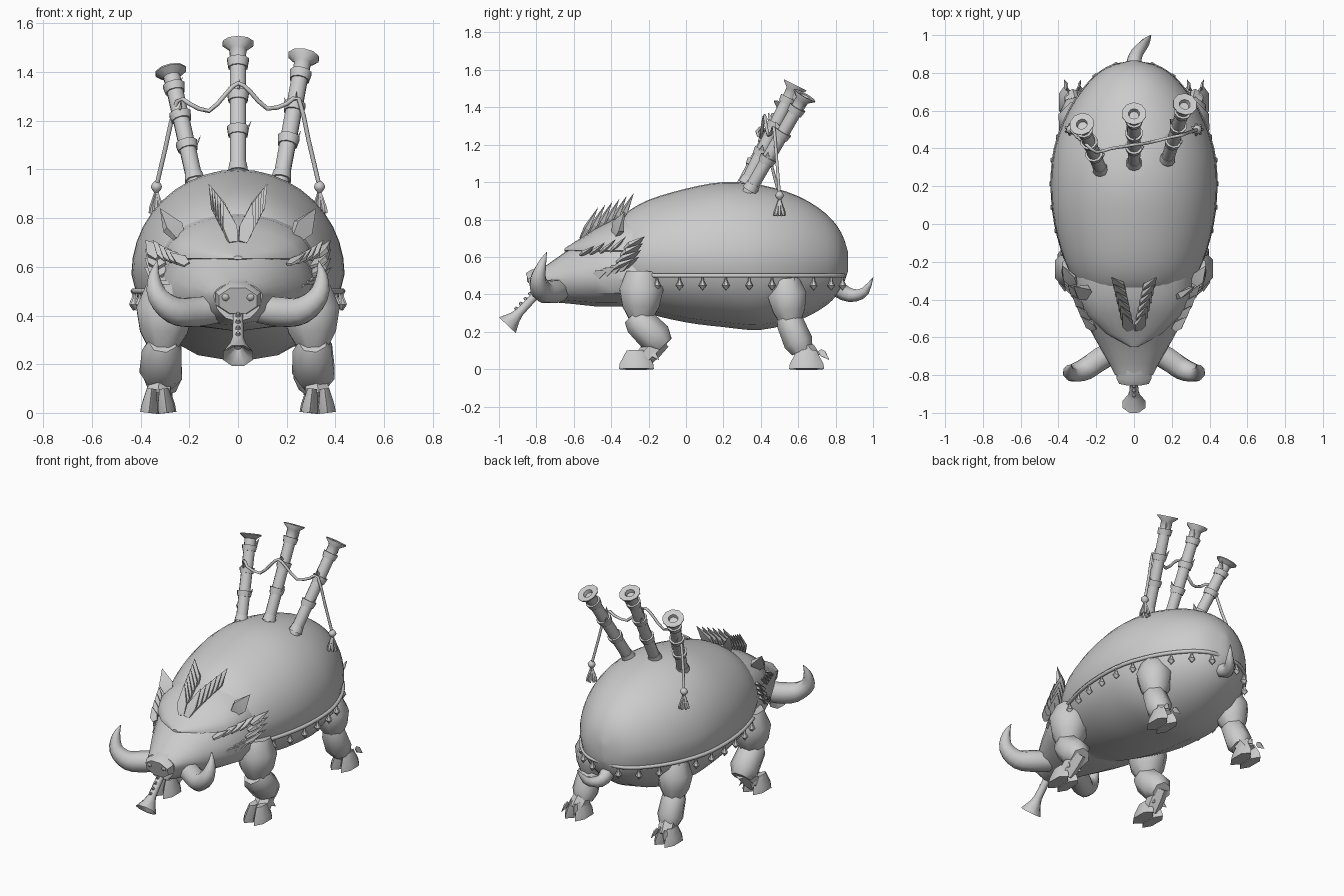
import bpy, bmesh, math
from mathutils import Vector

cube = bpy.data.objects.get("Cube")
if cube:
    bpy.data.objects.remove(cube, do_unlink=True)

grey = bpy.data.materials.new("plain grey")
grey.use_nodes = True
COLOUR = (0.6, 0.6, 0.6, 1)
grey.diffuse_color = COLOUR
grey.node_tree.nodes["Principled BSDF"].inputs["Base Color"].default_value = COLOUR


def skin(name, rings, closed=False, angle=35):
    """Join successive rings of points into one capped surface."""
    bm = bmesh.new()
    loops = [[bm.verts.new(p) for p in ring] for ring in rings]
    n = len(rings[0])
    pairs = list(zip(loops, loops[1:])) + ([(loops[-1], loops[0])] if closed else [])
    for a, b in pairs:
        for i in range(n):
            j = (i + 1) % n
            bm.faces.new((a[i], a[j], b[j], b[i]))
    if not closed:
        bm.faces.new(loops[0])
        bm.faces.new(loops[-1])
    bmesh.ops.remove_doubles(bm, verts=bm.verts, dist=0.0002)
    bmesh.ops.recalc_face_normals(bm, faces=bm.faces)
    mesh = bpy.data.meshes.new(name)
    bm.to_mesh(mesh)
    bm.free()
    mesh.materials.append(grey)
    obj = bpy.data.objects.new(name, mesh)
    bpy.context.collection.objects.link(obj)
    bpy.ops.object.select_all(action='DESELECT')
    obj.select_set(True)
    bpy.context.view_layer.objects.active = obj
    bpy.ops.object.shade_smooth_by_angle(angle=math.radians(angle))


def ring(c, axis, r, n, ref, flat=1.0):
    u = Vector(ref) - axis * axis.dot(Vector(ref))
    u.normalize()
    v = axis.cross(u)
    turns = [2 * math.pi * (i + 0.5) / n for i in range(n)]
    return [c + u * r * math.cos(t) + v * r * flat * math.sin(t) for t in turns]


def lathe(name, p, q, profile, n=8, ref=(1, 0.01, 0), flat=1.0, angle=50):
    """Turned part from p to q; profile holds (fraction, radius)."""
    p, q = Vector(p), Vector(q)
    axis = (q - p).normalized()
    skin(name, [ring(p.lerp(q, t), axis, r, n, ref, flat) for t, r in profile], angle=angle)


def spike(name, p, q, r, wide=(0.1, 1, 0.05), flat=0.3):
    """Flattened blade, widest a third of the way up."""
    lathe(name, p, q, [(0, r * 0.6), (0.35, r), (1, 0.001)], 4, wide, flat, 20)


def spline(rows, steps):
    """Catmull-Rom through rows of equal length."""
    rows = [Vector(r) for r in rows]
    out = []
    for i in range(len(rows) - 1):
        a, b, c, d = (rows[max(0, min(len(rows) - 1, i + k))] for k in (-1, 0, 1, 2))
        for s in range(steps):
            t = s / steps
            out.append(b + (c - a) * t / 2 + (a * 2 - b * 5 + c * 4 - d) * t * t / 2
                       + (b * 3 - a - c * 3 + d) * t ** 3 / 2)
    return out + [rows[-1]]


def tube(name, points, radii, n=6, ref=(1, 0, 0), steps=1, closed=False):
    rows = spline([(*p, r) for p, r in zip(points, radii)], steps)
    pts = [Vector(r[:3]) for r in rows]
    last = len(pts) - 1
    rings = []
    for i, p in enumerate(pts):
        nxt, prev = pts[min(last, i + 1)], pts[max(0, i - 1)]
        if closed:
            nxt, prev = pts[(i + 1) % len(pts)], pts[i - 1]
        rings.append(ring(p, (nxt - prev).normalized(), rows[i][3], n, ref))
    skin(name, rings, closed, 62)


def section(y, zb, zt, w, zc, upper, lower):
    """Oval slice with separate upper and lower halves."""
    turns = [math.pi * i / upper for i in range(upper)]
    turns += [math.pi * (1 + i / lower) for i in range(lower)]
    return [(w * math.cos(a), y,
             zc + ((zt - zc) if math.sin(a) > 0 else (zc - zb)) * math.sin(a)) for a in turns]


# Bag-shaped body: y, bottom, top, half width
BODY = [(-0.38, 0.34, 0.76, 0.24), (-0.32, 0.33, 0.835, 0.30), (-0.2, 0.295, 0.905, 0.365),
        (0, 0.25, 0.965, 0.42), (0.2, 0.225, 1.0, 0.438), (0.4, 0.21, 0.985, 0.42),
        (0.6, 0.26, 0.925, 0.345), (0.75, 0.34, 0.83, 0.24), (0.83, 0.43, 0.73, 0.14),
        (0.865, 0.52, 0.63, 0.02)]
rows = spline(BODY, 3)
skin("body", [section(*r, 0.57, 20, 8) for r in rows])

# Trim band round the body with hanging drops
outline = []
for y, zb, zt, w in rows[3:]:
    k = min(1, 0.07 / max(0.571 - zb, 0.071))
    outline.append(Vector((w * math.sqrt(1 - k * k) + 0.001, min(y, 0.842), 0.5)))
outline = [p for p in outline if p.x > 0.05]
loop = outline + [Vector((-p.x, p.y, p.z)) for p in reversed(outline)]
tube("trim_band", loop, [0.012] * len(loop), 6, (0, 0, 1), closed=True)
travel = 0.06
for a, b in zip(outline, outline[1:]):
    length = (b - a).length
    while travel < length:
        p = a.lerp(b, travel / length)
        for s in (1, -1):
            top = Vector((s * p.x, p.y, 0.495))
            lathe("trim_drop", top, top - Vector((0, 0, 0.075)),
                  [(0, 0.004), (0.3, 0.008), (0.65, 0.021), (1, 0.001)], 6)
        travel += 0.125
    travel -= length

# Head, forehead plate and snout
HEAD = [(-0.26, 0.34, 0.82, 0.33), (-0.38, 0.335, 0.80, 0.315), (-0.48, 0.335, 0.745, 0.275),
        (-0.62, 0.35, 0.645, 0.20), (-0.74, 0.36, 0.56, 0.13), (-0.80, 0.375, 0.535, 0.10)]
skin("head", [section(*r, 0.48, 12, 6) for r in HEAD])
BROW = [(-0.27, 0.60, 0.83, 0.31), (-0.38, 0.60, 0.81, 0.30), (-0.48, 0.605, 0.755, 0.25),
        (-0.58, 0.62, 0.69, 0.15), (-0.65, 0.63, 0.645, 0.02)]
skin("forehead", [section(*r, 0.635, 12, 4) for r in BROW])
lathe("snout", (0, -0.74, 0.49), (0, -0.84, 0.46), [(0, 0.09), (0.7, 0.1), (1, 0.085)], 8, flat=0.7)

for s in (1, -1):
    lathe("nostril", (s * 0.05, -0.82, 0.48), (s * 0.055, -0.85, 0.478),
          [(0, 0.024), (0.7, 0.02), (1, 0.008)], 8)
    tube("tusk", [(s * 0.07, -0.66, 0.43), (s * 0.17, -0.71, 0.415), (s * 0.26, -0.77, 0.42),
                  (s * 0.33, -0.79, 0.48), (s * 0.345, -0.77, 0.56), (s * 0.33, -0.745, 0.625)],
         [0.06, 0.065, 0.06, 0.045, 0.025, 0.002], 8, (0, 1, 0), 3)
    # Mane in two diverging rows of broad blades
    for i in range(6):
        f = i / 5
        spike("mane_blade", (s * (0.02 + 0.04 * f), -0.56 + 0.21 * f, 0.70 + 0.10 * f),
              (s * (0.06 + 0.06 * f), -0.47 + 0.19 * f, 0.865 + 0.075 * f), 0.042, (1, 0.2, 0), 0.4)
    # Ears, cheek tufts and brow tufts
    spike("ear", (s * 0.24, -0.38, 0.72), (s * 0.32, -0.33, 0.84), 0.06, (1, 0.6, 0), 0.4)
    for i in range(4):
        f = i / 3
        spike("cheek_tuft", (s * (0.30 + 0.02 * f), -0.38 + 0.06 * f, 0.53 + 0.11 * f),
              (s * (0.385 - 0.005 * f), -0.25 + 0.03 * f, 0.60 + 0.11 * f), 0.05, (1, 0.2, 0.6))
        spike("brow_tuft", (s * (0.21 + 0.08 * f), -0.56 + 0.16 * f, 0.61 + 0.02 * f),
              (s * (0.28 + 0.07 * f), -0.49 + 0.17 * f, 0.66 + 0.05 * f), 0.035, (1, 0.2, 0.4))
        spike("jowl_tuft", (s * (0.25 + 0.05 * f), -0.50 + 0.13 * f, 0.49 + 0.04 * f),
              (s * (0.31 + 0.06 * f), -0.42 + 0.13 * f, 0.53 + 0.05 * f), 0.035, (0.3, 0.2, 1))

# Blowing pipe in the mouth
PIPE_ROOT, PIPE_END = Vector((0, -0.79, 0.41)), Vector((0, -0.955, 0.235))
lathe("mouth_pipe", PIPE_ROOT, PIPE_END,
      [(0, 0.022), (0.6, 0.025), (0.75, 0.035), (1, 0.066), (0.97, 0.05), (0.8, 0.015)], 8)
for f in (0.15, 0.3, 0.45, 0.6):
    c = PIPE_ROOT.lerp(PIPE_END, f) + Vector((0, -0.016, 0.016))
    lathe("pipe_stud", c, c + Vector((0, -0.01, 0.01)), [(0, 0.011), (1, 0.006)], 6)

# Legs: broad upper part, slanted lower part, ankle and split hoof
LEGS = {"front": (0.295, (-0.235, 0.52), (-0.245, 0.25), (-0.13, 0.135), -0.265),
        "back": (0.29, (0.53, 0.48), (0.56, 0.24), (0.615, 0.11), 0.645)}
for s in (1, -1):
    for name, (x, hip, knee, ankle, foot_y) in LEGS.items():
        h, k, a = Vector((s * x, *hip)), Vector((s * (x + 0.015), *knee)), Vector((s * (x + 0.02), *ankle))
        big = 1.0 if name == "front" else 0.88
        lathe(name + "_upper_leg", h, k, [(0, 0.09 * big), (0.35, 0.127 * big), (0.7, 0.105 * big), (1, 0.055)], 8)
        lathe(name + "_lower_leg", k.lerp(a, -0.35), k.lerp(a, 1.1),
              [(0, 0.06), (0.2, 0.085 * big), (0.75, 0.092 * big), (1, 0.06)], 7)
        foot = Vector((s * (x + 0.035), foot_y, 0))
        lathe(name + "_ankle", a + Vector((0, 0, 0.02)), foot + Vector((0, 0.03, 0.05)),
              [(0, 0.05), (0.5, 0.055), (1, 0.05)], 6)
        for side in (-1, 1):
            toe = foot + Vector((side * 0.037, 0, 0))
            lathe(name + "_hoof", toe, toe + Vector((-side * 0.012, 0, 0.1)),
                  [(0, 0.04), (0.3, 0.038), (1, 0.022)], 6, flat=2.35)
            spike(name + "_dewclaw", foot + Vector((side * 0.03, 0.07, 0.1)),
                  foot + Vector((side * 0.045, 0.12, 0.05)), 0.025)

# Curled tail
tube("tail", [(0, 0.77, 0.46), (0, 0.85, 0.405), (0.02, 0.91, 0.395), (0.06, 0.96, 0.42), (0.09, 1.0, 0.49)],
     [0.05, 0.042, 0.034, 0.024, 0.002], 7, (1, 0, 0), 2)

# Three drone pipes with collars and flared mouths
PIPE = [(0, 0.034)]
for t in (0.33, 0.58, 0.82):
    PIPE += [(t, 0.035), (t, 0.041), (t + 0.06, 0.047), (t + 0.06, 0.035)]
PIPE += [(0.95, 0.036), (0.99, 0.066), (1, 0.066), (0.995, 0.03), (0.96, 0.025)]
drones = {"right_drone": ((-0.17, 0.27, 0.92), (-0.277, 0.53, 1.405)),
          "middle_drone": ((0, 0.30, 0.95), (0, 0.585, 1.52)),
          "left_drone": ((0.17, 0.32, 0.92), (0.27, 0.635, 1.465))}
for name, (p, q) in drones.items():
    p, q = Vector(p), Vector(q)
    lathe(name, p, q, PIPE, 10)
    lathe(name + "_foot", p.lerp(q, 0.07), p.lerp(q, 0.13), [(0, 0.043), (1, 0.037)], 10)
    # Torn splinters along each pipe
    for i, t in enumerate((0.35, 0.6, 0.65, 0.85)):
        c = p.lerp(q, t)
        out = Vector((math.cos(i * 2.4), math.sin(i * 2.4), 0))
        spike("pipe_splinter", c + out * 0.03, c + out * 0.055 + Vector((0, 0.01, 0.05)), 0.02)

# Cord draped between the pipes, ending in tassels
cord = [(-0.335, 0.50, 0.93), (-0.30, 0.46, 1.08), (-0.25, 0.42, 1.28), (-0.20, 0.38, 1.27),
        (-0.12, 0.40, 1.24), (-0.05, 0.41, 1.31), (0, 0.42, 1.355), (0.05, 0.425, 1.32),
        (0.12, 0.44, 1.25), (0.20, 0.46, 1.27), (0.25, 0.47, 1.29), (0.29, 0.485, 1.12), (0.335, 0.50, 0.93)]
tube("cord", cord, [0.009] * len(cord), 6, (0, 1, 0), 2)
for end in (Vector(cord[0]), Vector(cord[-1])):
    lathe("tassel_knot", end + Vector((0, 0, 0.022)), end - Vector((0, 0, 0.024)),
          [(0, 0.008), (0.25, 0.02), (0.5, 0.025), (0.75, 0.02), (1, 0.01)], 8)
    for i in range(7):
        a = 2 * math.pi * i / 7
        strand = end + Vector((0.028 * math.cos(a), 0.028 * math.sin(a), -0.11))
        lathe("tassel_strand", end - Vector((0, 0, 0.015)), strand, [(0, 0.006), (0.8, 0.011), (1, 0.007)], 5)
